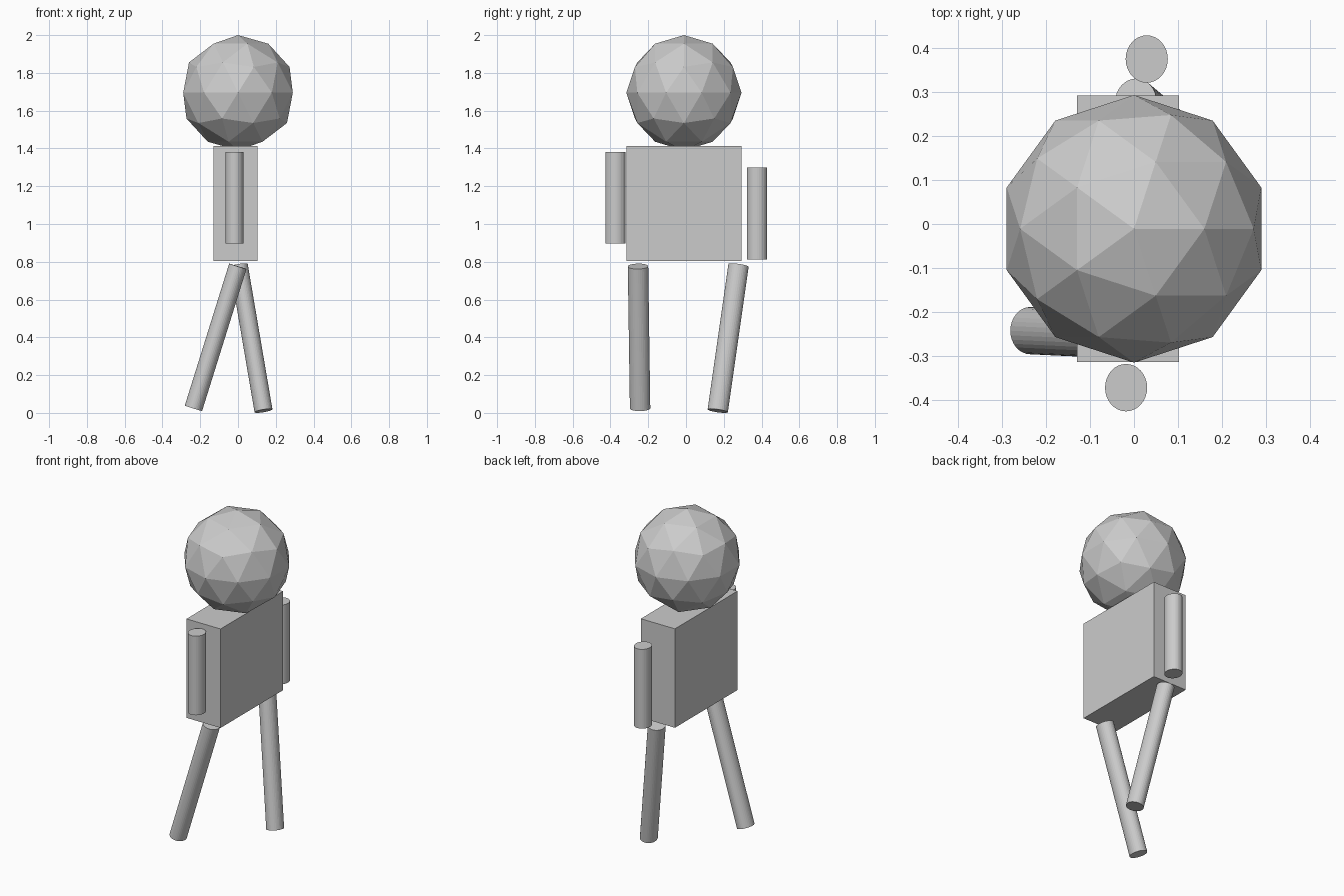
import bpy
from mathutils import Vector

if "Cube" in bpy.data.objects:
    bpy.data.objects.remove(bpy.data.objects["Cube"])


def limb(name, top, bottom):
    """Slightly oval cylinder running between two end centres."""
    top, bottom = Vector(top), Vector(bottom)
    axis = top - bottom
    bpy.ops.mesh.primitive_cylinder_add(vertices=32, radius=1, depth=1,
                                        location=(top + bottom) / 2)
    ob = bpy.context.object
    ob.name = name
    ob.scale = (0.048, 0.054, axis.length)
    ob.rotation_euler = Vector((0, 0, 1)).rotation_difference(axis).to_euler()
    return ob


# Faceted head
bpy.ops.mesh.primitive_ico_sphere_add(subdivisions=2, radius=0.305,
                                      location=(0, -0.011, 1.695))
bpy.context.object.name = "head"

# Box torso
bpy.ops.mesh.primitive_cube_add(size=1, location=(-0.014, -0.011, 1.108))
bpy.context.object.name = "torso"
bpy.context.object.scale = (0.232, 0.608, 0.608)

# Arms hang straight at each side
limb("front_arm", (-0.018, -0.373, 1.382), (-0.018, -0.373, 0.896))
limb("back_arm", (0.029, 0.376, 1.299), (0.029, 0.376, 0.812))

# Striding legs
limb("front_leg", (-0.001, -0.254, 0.776), (-0.236, -0.243, 0.024))
limb("back_leg", (0.004, 0.278, 0.781), (0.135, 0.168, 0.011))
